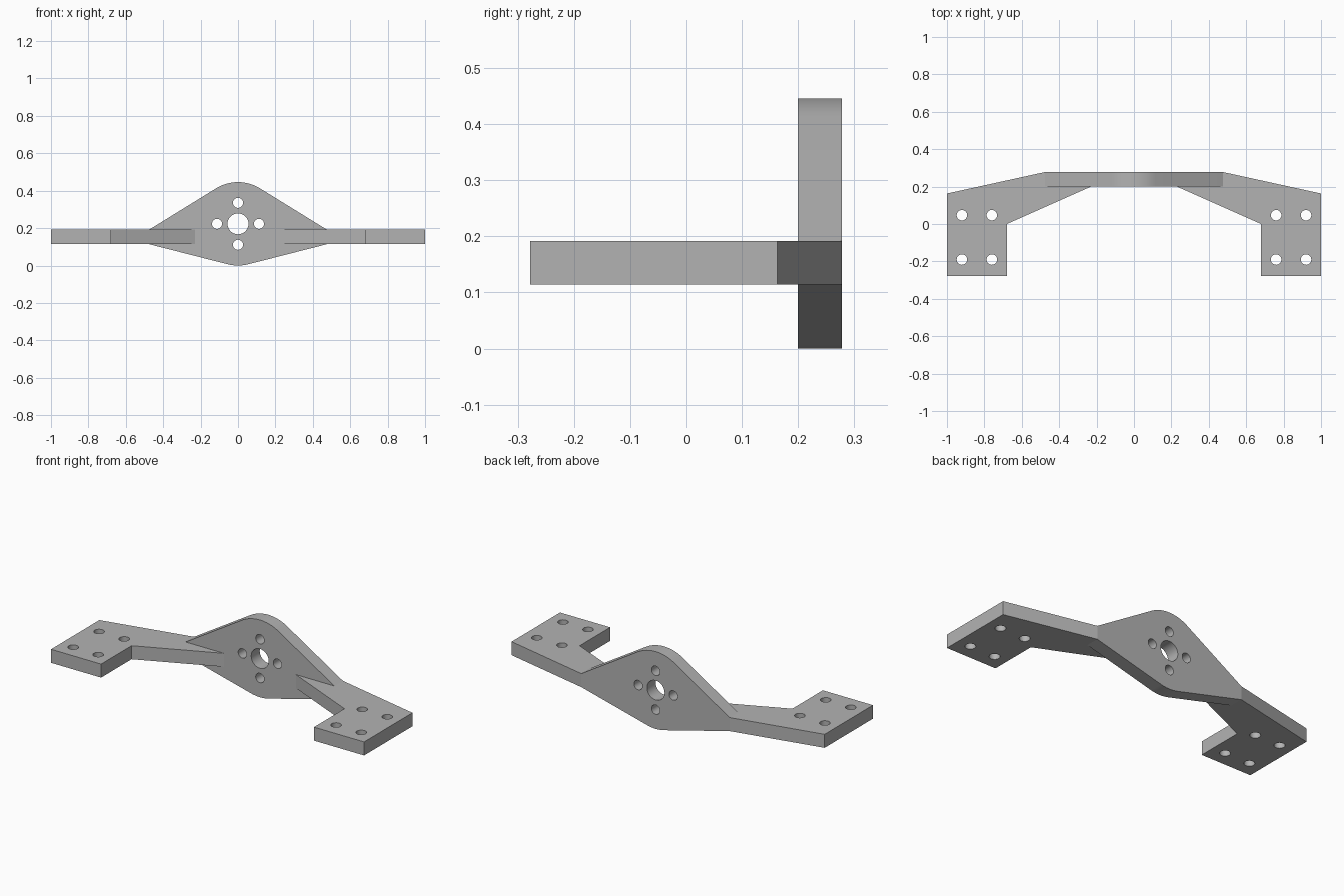
import bpy, bmesh
from math import sin, cos, pi, acos, atan2, hypot, radians
from mathutils import Matrix

old = bpy.data.objects.get("Cube")
if old:
    bpy.data.objects.remove(old)

grey = bpy.data.materials.new("plain grey")
grey.use_nodes = True
colour = (0.45, 0.45, 0.45, 1)
grey.diffuse_color = colour
grey.node_tree.nodes["Principled BSDF"].inputs["Base Color"].default_value = colour

THICK = 0.078
ARM_Z = 0.114        # underside of the arms
BACK_Y = 0.278       # rear face of the plate
TIP_X = 0.475        # where plate and arm meet
HUB_Z = HUB_R = 0.223


def arc(cx, cy, r, start, end, steps):
    return [(cx + r * cos(start + (end - start) * i / steps),
             cy + r * sin(start + (end - start) * i / steps)) for i in range(steps + 1)]


def circle(cx, cy, r):
    return arc(cx, cy, r, 0, 2 * pi, 32)[:-1]


def flat_part(name, loops, matrix):
    """Extrude an outline (first loop) with holes (other loops), then place it."""
    curve = bpy.data.curves.new(name + " outline", 'CURVE')
    curve.dimensions = '2D'
    curve.fill_mode = 'BOTH'
    curve.extrude = THICK / 2
    for loop in loops:
        spline = curve.splines.new('POLY')
        spline.points.add(len(loop) - 1)
        for point, (x, y) in zip(spline.points, loop):
            point.co = (x, y, 0, 1)
        spline.use_cyclic_u = True
    obj = bpy.data.objects.new(name, curve)
    bpy.context.collection.objects.link(obj)
    bpy.ops.object.select_all(action='DESELECT')
    obj.select_set(True)
    bpy.context.view_layer.objects.active = obj
    bpy.ops.object.convert(target='MESH')
    obj = bpy.context.object
    obj.name = name
    bm = bmesh.new()
    bm.from_mesh(obj.data)
    bmesh.ops.remove_doubles(bm, verts=bm.verts, dist=0.0001)
    bmesh.ops.transform(bm, matrix=matrix, verts=bm.verts)
    bmesh.ops.recalc_face_normals(bm, faces=bm.faces)
    bm.to_mesh(obj.data)
    bm.free()
    obj.data.materials.clear()
    obj.data.materials.append(grey)
    bpy.ops.object.shade_smooth_by_angle(angle=radians(30))
    return obj


# Upright hub plate: rounded top and bottom, straight flanks tangent to the arcs
def tangent_angle(z):
    dz = z - HUB_Z
    return atan2(dz, TIP_X) + acos(HUB_R / hypot(TIP_X, dz))


def lower_tangent_angle(z):
    dz = z - HUB_Z
    return atan2(dz, TIP_X) - acos(HUB_R / hypot(TIP_X, dz))


top = tangent_angle(ARM_Z + THICK)
bottom = lower_tangent_angle(ARM_Z)
outline = [(TIP_X, ARM_Z), (TIP_X, ARM_Z + THICK)]
outline += arc(0, HUB_Z, HUB_R, top, pi - top, 16)
outline += [(-TIP_X, ARM_Z + THICK), (-TIP_X, ARM_Z)]
outline += arc(0, HUB_Z, HUB_R, -pi - bottom, bottom, 8)
holes = [circle(0, HUB_Z, 0.056)]
holes += [circle(0.112 * cos(a), HUB_Z + 0.112 * sin(a), 0.027)
          for a in (0, pi / 2, pi, -pi / 2)]
flat_part("hub_plate", [outline] + holes,
          Matrix.Translation((0, BACK_Y - THICK / 2, 0)) @ Matrix.Rotation(pi / 2, 4, 'X'))

# Horizontal mounting arms with four bolt holes each
arm_outline = [(1, 0.163), (TIP_X, BACK_Y), (TIP_X, BACK_Y - THICK),
               (0.23, BACK_Y - THICK), (0.68, 0), (0.68, -BACK_Y), (1, -BACK_Y)]
for side, name in ((1, "left_arm"), (-1, "right_arm")):
    loops = [arm_outline] + [circle(x, y, 0.028) for x in (0.76, 0.92) for y in (-0.19, 0.047)]
    loops = [[(side * x, y) for x, y in loop] for loop in loops]
    flat_part(name, loops, Matrix.Translation((0, 0, ARM_Z + THICK / 2)))
